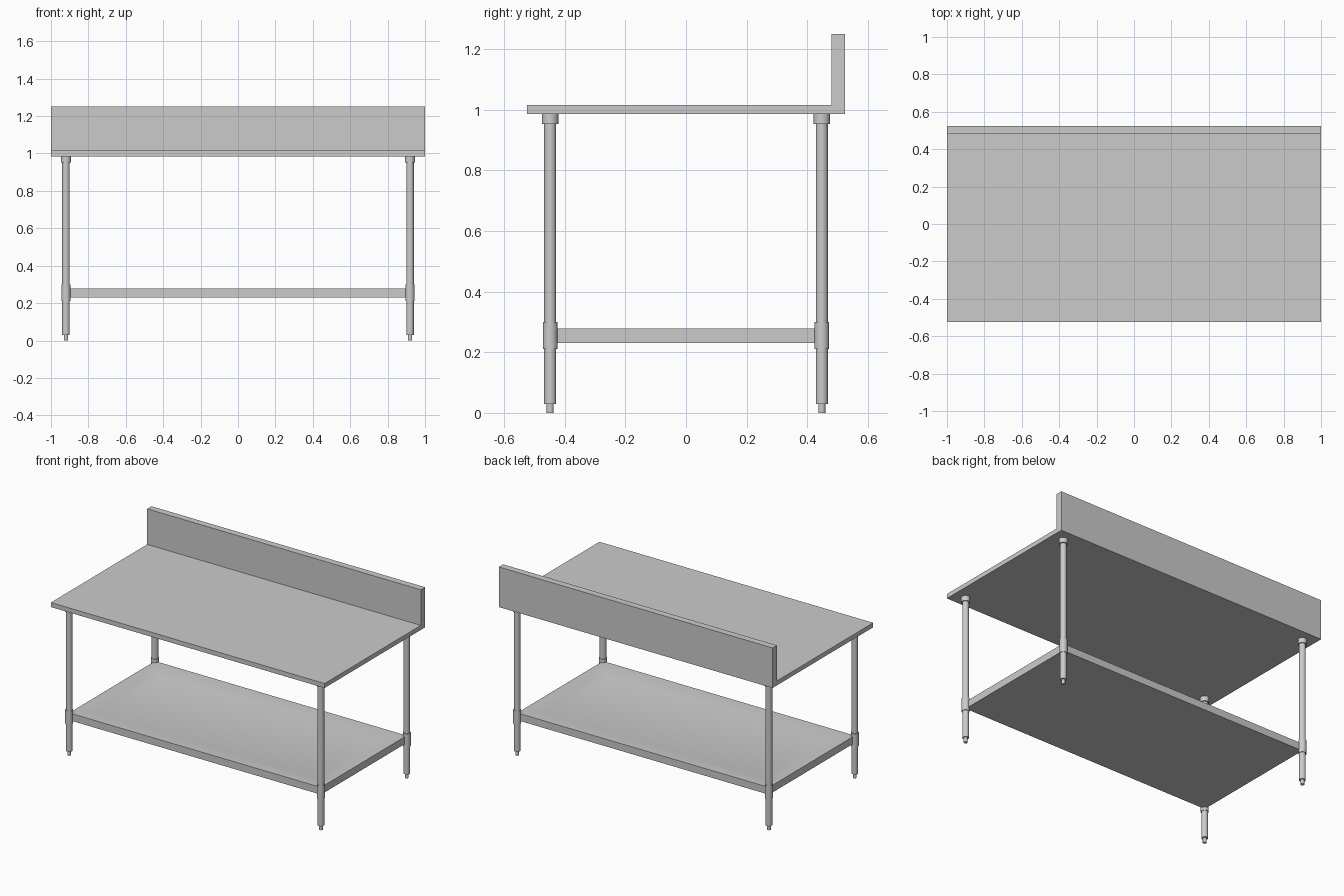
import bpy, bmesh

if "Cube" in bpy.data.objects:
    bpy.data.objects.remove(bpy.data.objects["Cube"])

LEG_X, LEG_Y = 0.92, 0.448


def finish(name, bm, smooth=False):
    bmesh.ops.recalc_face_normals(bm, faces=bm.faces)
    mesh = bpy.data.meshes.new(name)
    bm.to_mesh(mesh)
    bm.free()
    obj = bpy.data.objects.new(name, mesh)
    bpy.context.collection.objects.link(obj)
    if smooth:
        bpy.ops.object.select_all(action='DESELECT')
        obj.select_set(True)
        bpy.context.view_layer.objects.active = obj
        bpy.ops.object.shade_smooth_by_angle()
    return obj


def cylinder(name, x, y, radius, z0, z1):
    bpy.ops.mesh.primitive_cylinder_add(vertices=32, radius=radius, depth=z1 - z0,
                                        location=(x, y, (z0 + z1) / 2))
    obj = bpy.context.object
    obj.name = name
    bpy.ops.object.shade_smooth_by_angle()


# Worktop and backsplash: one L-shaped profile (y, z) extruded along x
bm = bmesh.new()
profile = [(-0.525, 0.985), (0.525, 0.985), (0.525, 1.25),
           (0.48, 1.25), (0.48, 1.015), (-0.525, 1.015)]
face = bm.faces.new([bm.verts.new((-1, y, z)) for y, z in profile])
ext = bmesh.ops.extrude_face_region(bm, geom=[face])
bmesh.ops.translate(bm, vec=(2, 0, 0),
                    verts=[v for v in ext["geom"] if isinstance(v, bmesh.types.BMVert)])
finish("worktop_with_backsplash", bm)

# Lower shelf: shallow tray made of nested rectangles (inset, z)
bm = bmesh.new()
rings = []
for inset, z in [(0, 0.23), (0, 0.278), (0.035, 0.278), (0.13, 0.255)]:
    x, y = LEG_X - inset, LEG_Y - inset
    rings.append([bm.verts.new((sx * x, sy * y, z))
                  for sx, sy in ((-1, -1), (1, -1), (1, 1), (-1, 1))])
for a, b in zip(rings, rings[1:]):
    for i in range(4):
        j = (i + 1) % 4
        bm.faces.new((a[i], a[j], b[j], b[i]))
bm.faces.new(rings[0])
bm.faces.new(rings[-1])
finish("lower_shelf", bm, smooth=True)

# Four legs, each with foot, shelf sleeve and top socket
for side, x in (("left", -LEG_X), ("right", LEG_X)):
    for end, y in (("front", -LEG_Y), ("back", LEG_Y)):
        tag = f"{end}_{side}"
        cylinder(f"{tag}_foot", x, y, 0.0115, 0.0, 0.03)
        cylinder(f"{tag}_leg", x, y, 0.02, 0.03, 0.985)
        cylinder(f"{tag}_shelf_sleeve", x, y, 0.024, 0.21, 0.30)
        cylinder(f"{tag}_top_socket", x, y, 0.027, 0.952, 0.985)
